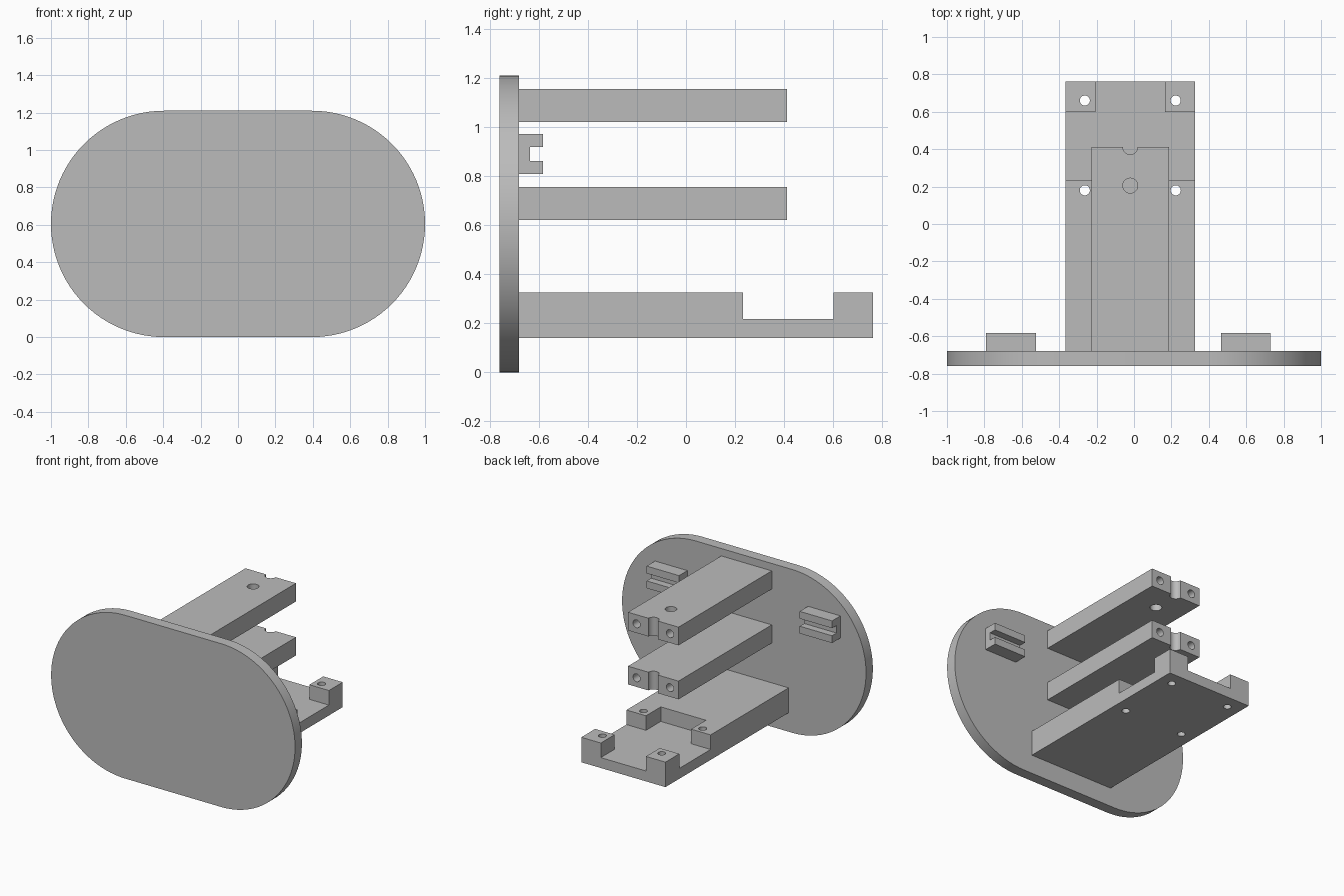
import bpy
import math

if "Cube" in bpy.data.objects:
    bpy.data.objects.remove(bpy.data.objects["Cube"], do_unlink=True)

grey = bpy.data.materials.new("plain grey")
grey.use_nodes = True
COLOUR = (0.5, 0.5, 0.5, 1)
grey.diffuse_color = COLOUR
grey.node_tree.nodes["Principled BSDF"].inputs["Base Color"].default_value = COLOUR


def prism(name, outline, axis, start, end):
    """Extrude a closed 2D outline along x, y or z."""
    def place(p, q, d):
        return {"x": (d, p, q), "y": (p, d, q), "z": (p, q, d)}[axis]
    n = len(outline)
    verts = [place(p, q, d) for d in (start, end) for p, q in outline]
    faces = [list(range(n)), list(range(n, 2 * n))]
    faces += [(i, (i + 1) % n, n + (i + 1) % n, n + i) for i in range(n)]
    mesh = bpy.data.meshes.new(name)
    mesh.from_pydata(verts, [], faces)
    obj = bpy.data.objects.new(name, mesh)
    bpy.context.collection.objects.link(obj)
    mesh.materials.append(grey)
    activate(obj)
    bpy.ops.object.mode_set(mode="EDIT")
    bpy.ops.mesh.select_all(action="SELECT")
    bpy.ops.mesh.normals_make_consistent(inside=False)
    bpy.ops.object.mode_set(mode="OBJECT")
    return obj


def activate(obj):
    bpy.ops.object.select_all(action="DESELECT")
    obj.select_set(True)
    bpy.context.view_layer.objects.active = obj


def rect(p0, p1, q0, q1):
    return [(p0, q0), (p1, q0), (p1, q1), (p0, q1)]


def arc(cx, cy, r, a0, a1, steps):
    angles = [math.radians(a0 + (a1 - a0) * i / steps) for i in range(steps + 1)]
    return [(cx + r * math.cos(a), cy + r * math.sin(a)) for a in angles]


def drill(obj, axis, centre, r, start, end):
    """Cut a round hole, then discard the cutter."""
    cutter = prism("drill", arc(*centre, r, 0, 360, 32)[:-1], axis, start, end)
    cutter.hide_render = True
    cut(obj, cutter)


def cut(obj, cutter):
    mod = obj.modifiers.new("cut", "BOOLEAN")
    mod.operation = "DIFFERENCE"
    mod.solver = "EXACT"
    mod.object = cutter
    activate(obj)
    bpy.ops.object.modifier_apply(modifier=mod.name)
    bpy.data.objects.remove(cutter, do_unlink=True)


def finish(obj):
    activate(obj)
    bpy.ops.object.shade_smooth_by_angle(angle=math.radians(30))


MID = -0.02           # centre line of the arms and base
PLATE_BACK = -0.68

# Rounded face plate
R = 0.605
plate = prism("face_plate",
              arc(1 - R, R, R, -90, 90, 48) + arc(R - 1, R, R, 90, 270, 48),
              "y", -0.76, PLATE_BACK)
finish(plate)

# Two arms with a round notch and two screw holes in the end
HALF, TIP = 0.207, 0.412
arm_outline = ([(MID - HALF, PLATE_BACK), (MID + HALF, PLATE_BACK), (MID + HALF, TIP)]
               + arc(MID, TIP, 0.04, 0, -180, 16) + [(MID - HALF, TIP)])
for name, z in (("lower_arm", 0.62), ("upper_arm", 1.02)):
    arm = prism(name, arm_outline, "z", z, z + 0.135)
    for side in (-1, 1):
        drill(arm, "y", (MID + side * 0.137, z + 0.0675), 0.029, 0.2, 0.5)
    if name == "upper_arm":
        drill(arm, "z", (MID, 0.205), 0.04, z - 0.1, z + 0.3)
    finish(arm)

# Base tray: recessed cross leaves four corner posts, each drilled through
FLOOR, TOP = 0.217, 0.325
tray = prism("base_tray", rect(MID - 0.345, MID + 0.345, PLATE_BACK, 0.762), "z", 0.14, TOP)
cut(tray, prism("side_recess", rect(-0.6, 0.6, 0.233, 0.6), "z", FLOOR, 0.5))
cut(tray, prism("long_recess", rect(MID - 0.185, MID + 0.185, 0.06, 0.9), "z", FLOOR, 0.5))
for side in (-1, 1):
    for y in (0.18, 0.66):
        drill(tray, "z", (MID + side * 0.243, y), 0.027, 0, 0.5)
finish(tray)

# Slotted brackets on the back of the plate
y0, y1, slot = PLATE_BACK, -0.582, -0.635
bracket_outline = [(y0, 0.808), (y1, 0.808), (y1, 0.862), (slot, 0.862),
                   (slot, 0.918), (y1, 0.918), (y1, 0.972), (y0, 0.972)]
for name, x in (("right_bracket", -0.79), ("left_bracket", 0.465)):
    prism(name, bracket_outline, "x", x, x + 0.265)
